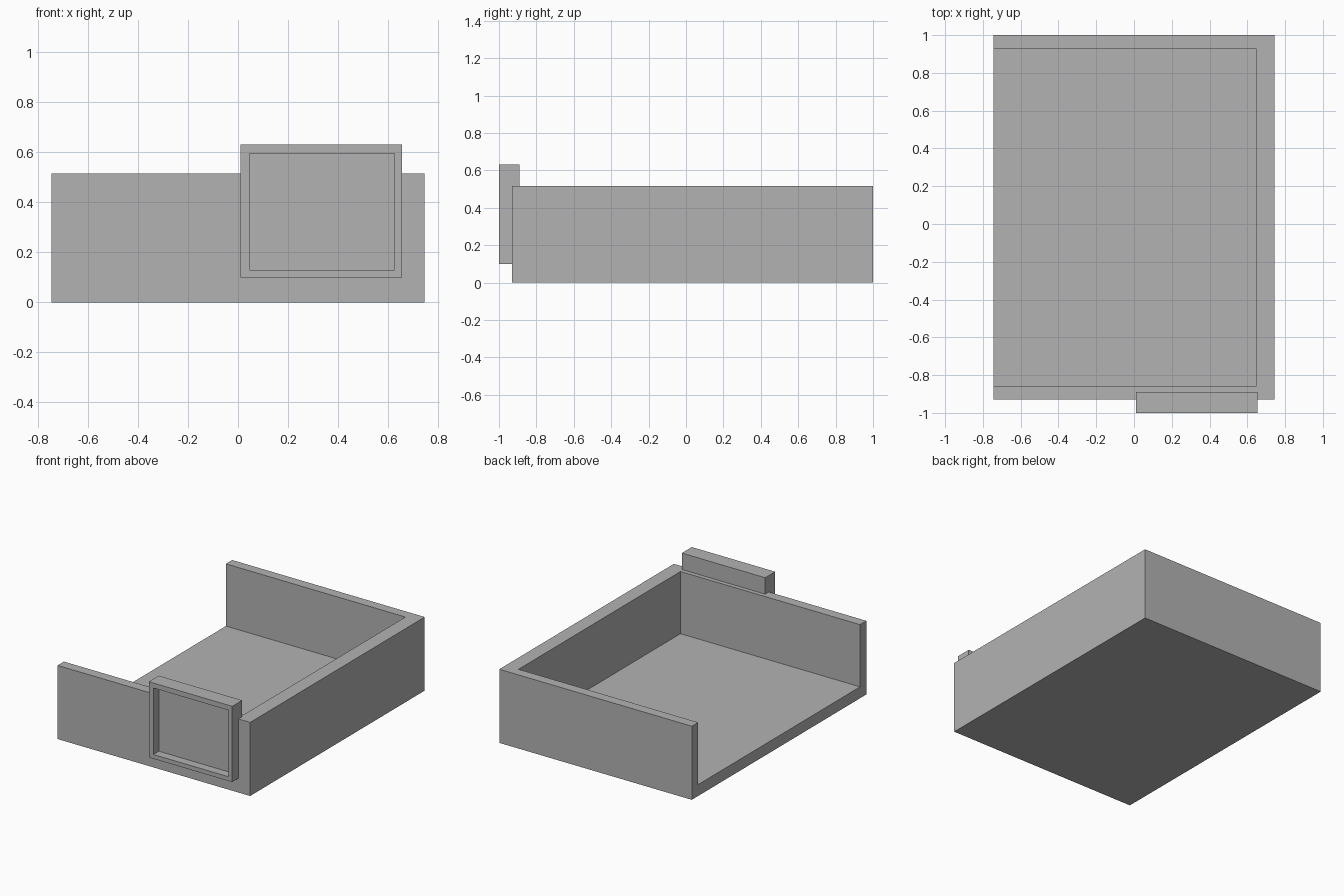
import bpy
import bmesh
from mathutils import Matrix, Vector

default_cube = bpy.data.objects.get("Cube")
if default_cube:
    bpy.data.objects.remove(default_cube, do_unlink=True)

# Single plain grey for every part
grey = bpy.data.materials.new("plain_grey")
grey.use_nodes = True
grey.diffuse_color = (0.45, 0.45, 0.45, 1)
grey.node_tree.nodes["Principled BSDF"].inputs["Base Color"].default_value = grey.diffuse_color


def box(name, low, high):
    """Flat-shaded box between two opposite corners."""
    low, high = Vector(low), Vector(high)
    bm = bmesh.new()
    bmesh.ops.create_cube(bm, size=1, matrix=Matrix.Translation((low + high) / 2)
                          @ Matrix.Diagonal((*(high - low), 1)))
    mesh = bpy.data.meshes.new(name)
    bm.to_mesh(mesh)
    bm.free()
    mesh.materials.append(grey)
    obj = bpy.data.objects.new(name, mesh)
    bpy.context.collection.objects.link(obj)
    return obj


def carve(target, low, high):
    """Cut a box-shaped hollow out of the target."""
    cutter = box(target.name + "_cutter", low, high)
    cutter.hide_render = True
    cut = target.modifiers.new("hollow", 'BOOLEAN')
    cut.operation = 'DIFFERENCE'
    cut.solver = 'EXACT'
    cut.object = cutter
    bpy.context.view_layer.objects.active = target
    bpy.ops.object.modifier_apply(modifier=cut.name)
    bpy.data.objects.remove(cutter, do_unlink=True)


# Tray: floor and three walls, open on top and along its right side
tray = box("tray", (-0.745, -0.93, 0), (0.745, 1, 0.515))
carve(tray, (-1, -0.86, 0.08), (0.645, 0.93, 1))

# Framed panel with a recessed face, set into the front wall
panel = box("front_panel", (0.01, -1, 0.1), (0.655, -0.89, 0.63))
carve(panel, (0.045, -1.1, 0.13), (0.625, -0.94, 0.595))
